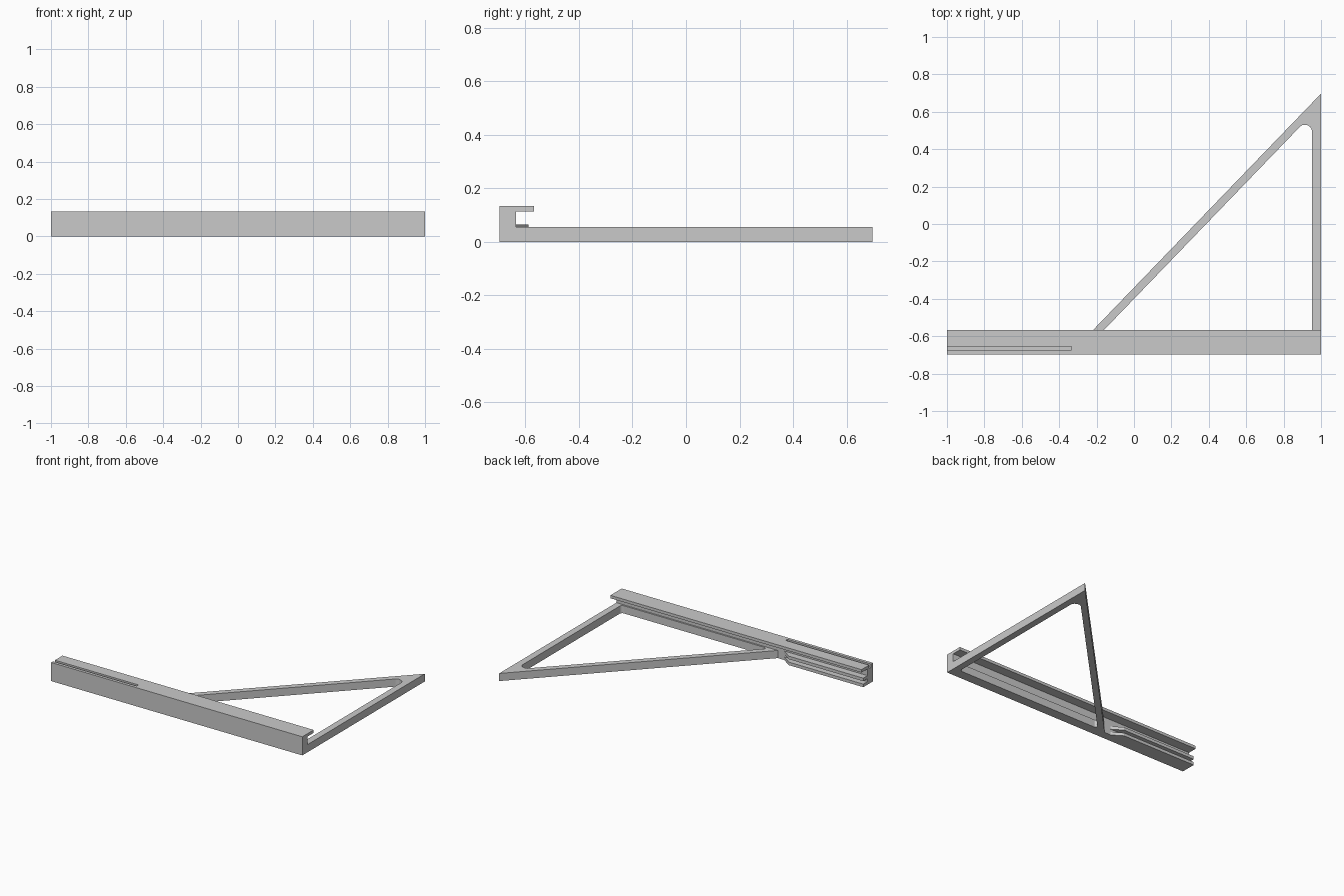
import bpy
import bmesh
from math import sin, tan
from mathutils import Vector

if "Cube" in bpy.data.objects:
    bpy.data.objects.remove(bpy.data.objects["Cube"], do_unlink=True)

grey = bpy.data.materials.new("plain grey")
grey.use_nodes = True
colour = (0.59, 0.59, 0.59, 1)
grey.diffuse_color = colour
grey.node_tree.nodes["Principled BSDF"].inputs["Base Color"].default_value = colour


def fillet(corner, before, after, radius, steps=10):
    """Points of an arc that rounds one corner of an outline."""
    c = Vector(corner)
    a, b = (Vector(before) - c).normalized(), (Vector(after) - c).normalized()
    half = a.angle(b) / 2
    centre = c + (a + b).normalized() * radius / sin(half)
    start = c + a * radius / tan(half) - centre
    end = c + b * radius / tan(half) - centre
    return [centre + start.lerp(end, i / steps).normalized() * radius
            for i in range(steps + 1)]


def prism(name, loops, vector, place):
    """Fill outlines (outer, then holes) and extrude them along a vector."""
    bm = bmesh.new()
    edges = []
    for loop in loops:
        verts = [bm.verts.new(place(*p)) for p in loop]
        edges += [bm.edges.new((v, verts[i - 1])) for i, v in enumerate(verts)]
    bmesh.ops.triangle_fill(bm, edges=edges, use_beauty=True)
    out = bmesh.ops.extrude_face_region(bm, geom=bm.faces[:], use_keep_orig=True)
    moved = [g for g in out["geom"] if isinstance(g, bmesh.types.BMVert)]
    bmesh.ops.translate(bm, verts=moved, vec=vector)
    bmesh.ops.recalc_face_normals(bm, faces=bm.faces)
    mesh = bpy.data.meshes.new(name)
    bm.to_mesh(mesh)
    bm.free()
    mesh.materials.append(grey)
    obj = bpy.data.objects.new(name, mesh)
    bpy.context.collection.objects.link(obj)
    return obj


FRONT, WALL, LIP, FIN = -0.697, -0.636, -0.568, -0.588
PLATE, TOP = 0.055, 0.134

# Hooked rail: tall front wall with an overhanging top lip
section = [(FRONT, 0), (WALL, 0), (WALL, 0.113), (LIP, 0.113), (LIP, TOP), (FRONT, TOP)]
rail = prism("hooked_rail", [section], (2, 0, 0), lambda y, z: (-1, y, z))

# Groove along the top of the rail, open at one end
groove = [(-0.675, 0.108), (-0.654, 0.108), (-0.654, 0.2), (-0.675, 0.2)]
cutter = prism("groove_cutter", [groove], (0.765, 0, 0), lambda y, z: (-1.1, y, z))
cutter.hide_render = True
cutter.hide_viewport = True
cut = rail.modifiers.new("groove", "BOOLEAN")
cut.object = cutter
cut.solver = "EXACT"

# Triangular brace with a rounded opening
slope = 1.037
tip = 0.697
outer = [(1 - (tip - WALL) / slope, WALL), (1, WALL), (1, tip)]
base, side, shift = -0.625, 0.952, 0.058
low = (1 + shift - (tip - base) / slope, base)
right = (side, base)
apex = (side, tip - (1 + shift - side) * slope)
hole = (fillet(low, apex, right, 0.012) + fillet(right, low, apex, 0.02)
        + fillet(apex, right, low, 0.038))
prism("triangle_brace", [outer, hole], (0, 0, PLATE), lambda x, y: (x, y, 0))

# Two fins on the back of the wall, leaving a guide channel between them
fin = [(-1, WALL), (-0.335, WALL), (-0.41, FIN), (-1, FIN)]
for name, bottom in (("lower_fin", 0), ("upper_fin", 0.043)):
    prism(name, [fin], (0, 0, 0.022), lambda x, y: (x, y, bottom))
